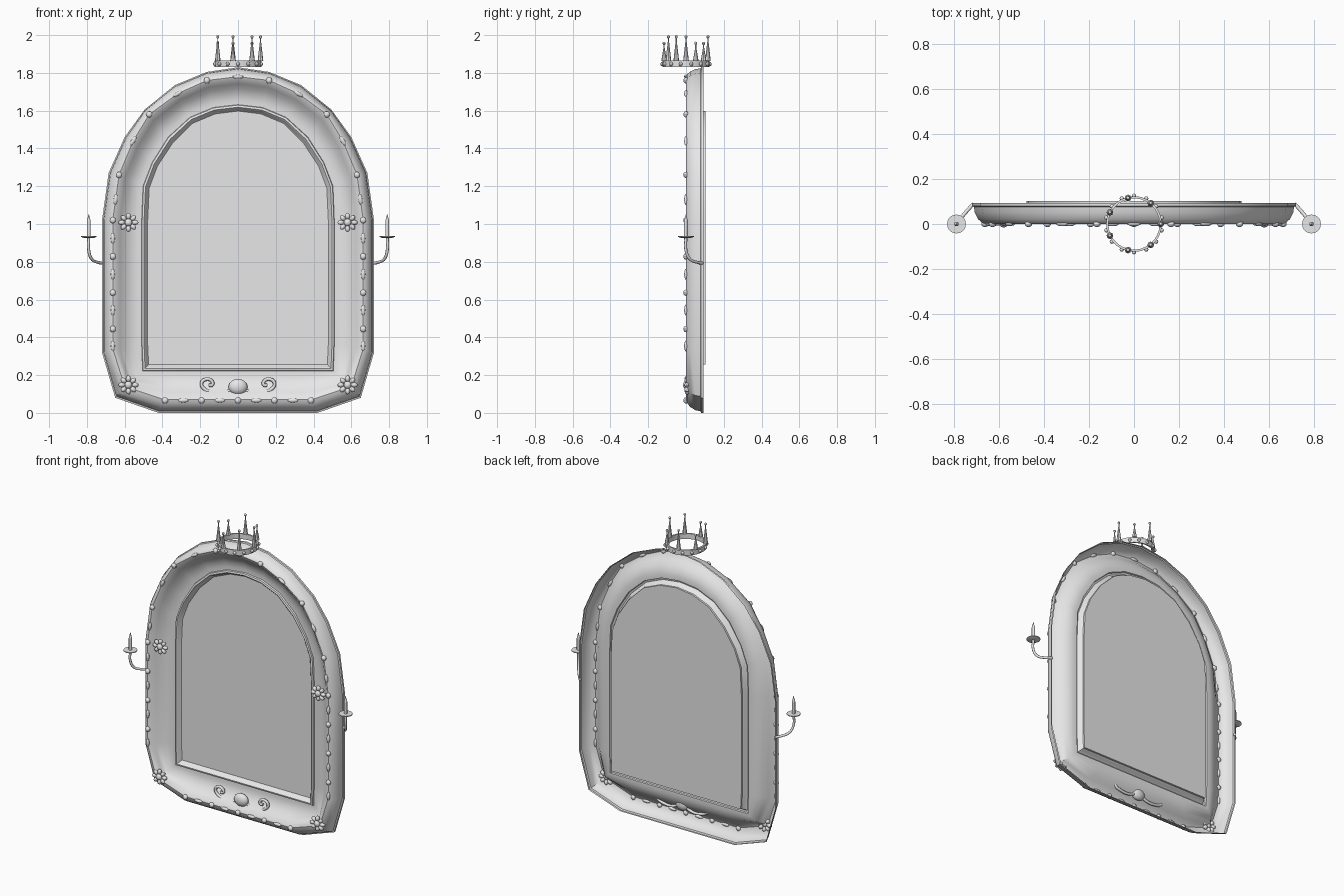
import bpy, bmesh, math
from mathutils import Matrix, Vector

if "Cube" in bpy.data.objects:
    bpy.data.objects.remove(bpy.data.objects["Cube"])

grey = bpy.data.materials.new("plain_grey")
grey.diffuse_color = (0.8, 0.8, 0.8, 1)
grey.use_nodes = True
grey.node_tree.nodes["Principled BSDF"].inputs["Base Color"].default_value = grey.diffuse_color


def finish(name, bm, angle=35, normals=True):
    if normals:
        bmesh.ops.recalc_face_normals(bm, faces=bm.faces)
    me = bpy.data.meshes.new(name)
    bm.to_mesh(me)
    bm.free()
    ob = bpy.data.objects.new(name, me)
    bpy.context.collection.objects.link(ob)
    me.materials.append(grey)
    bpy.ops.object.select_all(action='DESELECT')
    ob.select_set(True)
    bpy.context.view_layer.objects.active = ob
    bpy.ops.object.shade_smooth_by_angle(angle=math.radians(angle))
    return ob


def ball(bm, pos, size, turn=0, seg=10):
    m = Matrix.Translation(pos) @ Matrix.Rotation(-turn, 4, 'Y') @ Matrix.Diagonal((*size, 1))
    bmesh.ops.create_uvsphere(bm, u_segments=seg, v_segments=max(6, seg // 2 + 1), radius=1, matrix=m)


def cone(bm, pos, r1, r2, h, seg=12):
    bmesh.ops.create_cone(bm, cap_ends=True, segments=seg, radius1=r1, radius2=r2, depth=h,
                          matrix=Matrix.Translation((pos[0], pos[1], pos[2] + h / 2)))


def tube(name, pts, radius):
    cu = bpy.data.curves.new(name, 'CURVE')
    cu.dimensions = '3D'
    cu.bevel_depth, cu.bevel_resolution, cu.resolution_u = radius, 2, 5
    cu.use_fill_caps = True
    sp = cu.splines.new('BEZIER')
    sp.bezier_points.add(len(pts) - 1)
    for p, co in zip(sp.bezier_points, pts):
        p.co = co
        p.handle_left_type = p.handle_right_type = 'AUTO'
    ob = bpy.data.objects.new(name, cu)
    bpy.context.collection.objects.link(ob)
    cu.materials.append(grey)


def full(half):
    # mirror a right-hand outline into a closed loop
    return [Vector(p) for p in half] + [Vector((-x, z)) for x, z in half[-2:0:-1]]


# matching outlines, from bottom centre up the right side to top centre
outer = full([(0, 0), (.42, 0), (.65, .08), (.72, .32), (.72, 1.02), (.685, 1.27), (.6, 1.46),
              (.495, 1.605), (.335, 1.735), (.165, 1.805), (0, 1.83)])
ridge = full([(0, .07), (.39, .07), (.6, .14), (.663, .34), (.663, 1.02), (.63, 1.26), (.555, 1.44),
              (.47, 1.58), (.32, 1.69), (.165, 1.76), (0, 1.78)])
inner = full([(0, .222), (.3, .222), (.505, .222), (.51, .36), (.51, 1.02), (.503, 1.2), (.455, 1.325),
              (.37, 1.46), (.255, 1.565), (.13, 1.617), (0, 1.632)])
pane = full([(0, .255), (.28, .255), (.473, .255), (.478, .36), (.478, 1.02), (.47, 1.19), (.427, 1.305),
             (.345, 1.43), (.24, 1.533), (.12, 1.583), (0, 1.598)])


def loft(bm, rings, cap=False):
    rows = [[bm.verts.new((p.x, y, p.y)) for p in pts] for pts, y in rings]
    n = len(rows[0])
    for a, b in zip(rows, rows[1:]):
        for i in range(n):
            j = (i + 1) % n
            bm.faces.new((a[i], a[j], b[j], b[i]))
    if cap:
        bm.faces.new(rows[0])
        bm.faces.new(rows[-1][::-1])


def rings(a, b, steps):
    return [([p.lerp(q, t) for p, q in zip(a, b)], y) for t, y in steps]


# moulded frame: rounded rim, hollow cove, inner lip
bm = bmesh.new()
loft(bm, rings(outer, ridge, [(0, .093), (0, .08), (.13, .076), (.2, .05), (.45, .022), (.75, .006), (1, 0)])
     + rings(ridge, inner, [(.1, .006), (.25, .027), (.42, .05), (.62, .066), (.82, .073), (1, .073)])
     + rings(inner, pane, [(.08, .063), (.4, .06), (.65, .068), (.8, .085), (1.05, .092)]))
for f in bm.faces:
    f.normal_update()
if sum(f.normal.y * f.calc_area() for f in bm.faces) > 0:
    bmesh.ops.reverse_faces(bm, faces=bm.faces)
finish("frame", bm, 35, False)

# mirror pane
bm = bmesh.new()
loft(bm, [(pane, .09), (pane, .103)], True)
finish("mirror_pane", bm)

# round beads and long beads along the ridge
bm = bmesh.new()
up = math.pi / 2
right = [(.663, 1.02 - .192 * i) for i in range(4)] + [(.63, 1.26), (.47, 1.58), (.165, 1.76)]
right += [(.386, .066), (.193, .066)]
long_right = [(.663, .924 - .19 * i, up) for i in range(4)]
long_right += [(.648, 1.13, 1.7), (.555, 1.44, 2.1), (.32, 1.69, 2.6), (.29, .066, 0), (.097, .066, 0)]
for s in (1, -1):
    for x, z in right:
        ball(bm, (s * x, 0, z), (.017, .014, .017))
    for x, z, a in long_right:
        ball(bm, (s * x, 0, z), (.03, .01, .011), s * a)
ball(bm, (0, 0, .066), (.017, .014, .017))
ball(bm, (0, 0, 1.78), (.03, .01, .011))
finish("ridge_beads", bm)

# four rosettes
bm = bmesh.new()
for x in (-.58, .58):
    for z, y in ((.148, .006), (1.008, .015)):
        ball(bm, (x, y - .006, z), (.02, .016, .02), 0, 12)
        for k in range(8):
            a = k * math.pi / 4
            ball(bm, (x + .036 * math.cos(a), y, z + .033 * math.sin(a)), (.018, .014, .013), a)
finish("rosettes", bm)

# bottom ornament: boss and two scrolls
bm = bmesh.new()
ball(bm, (0, .035, .138), (.05, .028, .042), 0, 16)
finish("boss", bm)
scroll = [(.02, .13), (.07, .108), (.13, .108), (.18, .128), (.193, .158), (.17, .178), (.142, .172), (.135, .15),
          (.155, .145)]
for s, side in ((1, "right"), (-1, "left")):
    tube("scroll_" + side, [(s * x, .04, z) for x, z in scroll], .009)

# wall sconces
for s, side in ((1, "right"), (-1, "left")):
    x = s * .79
    tube("sconce_arm_" + side, [(s * .715, .09, .792), (s * .742, .06, .797), (s * .775, .02, .815),
                                (x, 0, .86), (x, 0, .935)], .008)
    bm = bmesh.new()
    cone(bm, (x, 0, .926), .026, .042, .006, 20)
    cone(bm, (x, 0, .932), .042, .042, .005, 20)
    finish("sconce_dish_" + side, bm)
    bm = bmesh.new()
    cone(bm, (x, 0, .937), .01, .01, .078)
    cone(bm, (x, 0, 1.015), .01, .001, .037)
    finish("candle_" + side, bm)

# crown band: open ring with square section
bm = bmesh.new()
section = [(.114, 1.83), (.124, 1.83), (.124, 1.866), (.114, 1.866), (.114, 1.83)]
circle = [Vector((math.cos(k * math.tau / 28), math.sin(k * math.tau / 28))) for k in range(28)]
rows = [[bm.verts.new((c.x * r, c.y * r, z)) for c in circle] for r, z in section[:4]]
for i in range(4):
    for k in range(28):
        j = (k + 1) % 28
        bm.faces.new((rows[i][k], rows[i][j], rows[(i + 1) % 4][j], rows[(i + 1) % 4][k]))
finish("crown_band", bm)

# crown gems
bm = bmesh.new()
for k in range(14):
    a = (k + .5) * math.tau / 14
    ball(bm, (.126 * math.cos(a), .126 * math.sin(a), 1.847), (.01, .01, .011), 0, 8)
finish("crown_gems", bm)

# seven crown spikes with tip balls, three of them shorter
bm = bmesh.new()
for k in range(7):
    a = k * math.tau / 7
    x, y = .119 * math.cos(a), .119 * math.sin(a)
    h = .07 if k in (1, 3, 5) else .105
    cone(bm, (x, y, 1.864), .015, .003, h, 8)
    ball(bm, (x, y, 1.864 + h + .022), (.008, .008, .009), 0, 8)
    cone(bm, (x, y, 1.864 + h), .003, .003, .016, 6)
finish("crown_spikes", bm)
